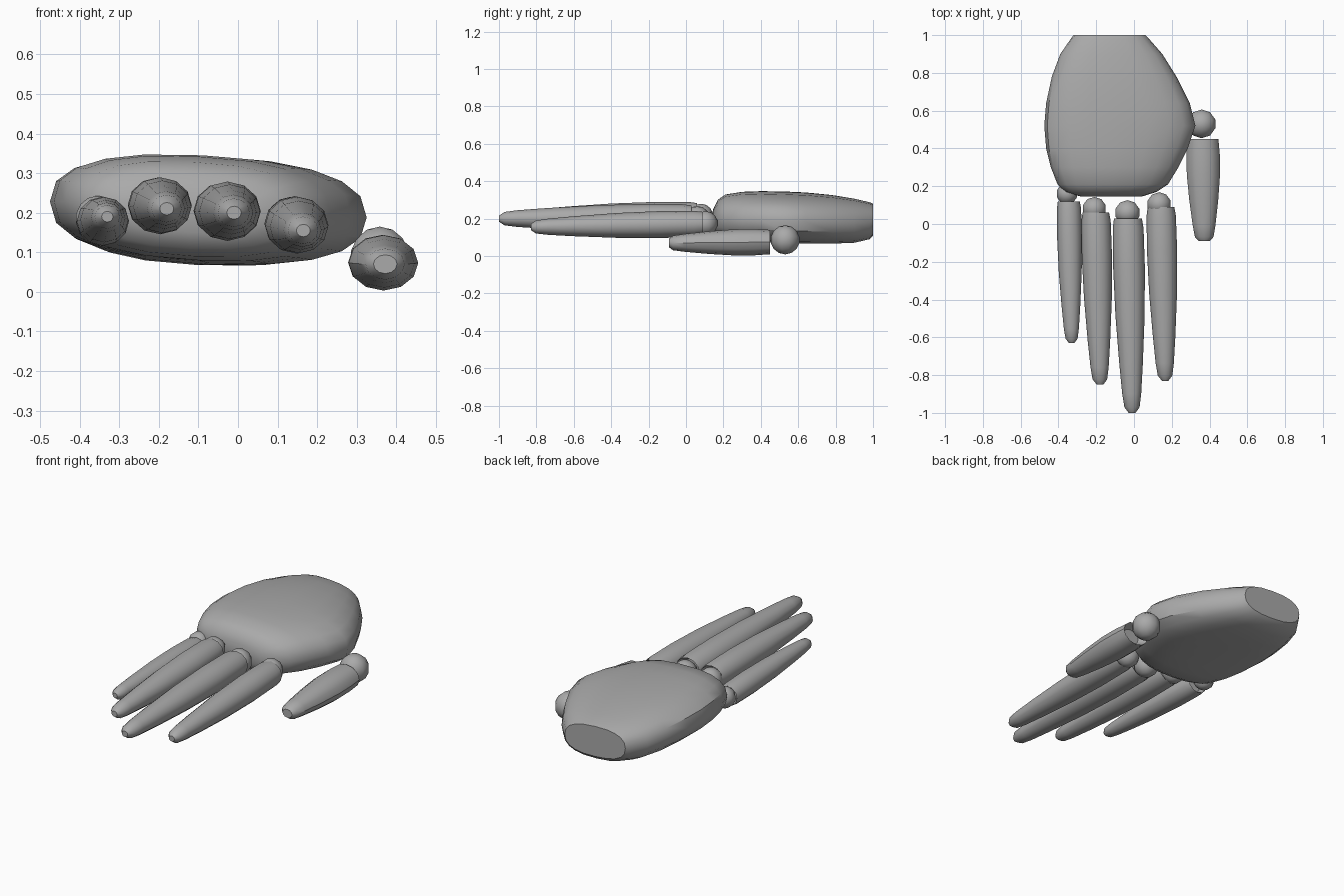
import bpy, bmesh, math
from mathutils import Vector

cube = bpy.data.objects.get("Cube")
if cube:
    bpy.data.objects.remove(cube, do_unlink=True)

grey = bpy.data.materials.new("matte grey")
grey.use_nodes = True
grey.diffuse_color = (0.4, 0.4, 0.4, 1)
grey.node_tree.nodes["Principled BSDF"].inputs["Base Color"].default_value = (0.4, 0.4, 0.4, 1)


def finish(bm, name, angle):
    bmesh.ops.recalc_face_normals(bm, faces=bm.faces)
    mesh = bpy.data.meshes.new(name)
    bm.to_mesh(mesh)
    bm.free()
    mesh.materials.append(grey)
    ob = bpy.data.objects.new(name, mesh)
    bpy.context.collection.objects.link(ob)
    bpy.ops.object.select_all(action='DESELECT')
    ob.select_set(True)
    bpy.context.view_layer.objects.active = ob
    bpy.ops.object.shade_smooth_by_angle(angle=math.radians(angle))
    return ob


def loft(name, sections, sides, power=2.0, tilt=0.0, angle=35):
    """Skin rounded rings given as (y, x centre, z centre, x radius, z radius)."""
    bm = bmesh.new()
    rings = []
    for y, cx, cz, rx, rz in sections:
        ring = []
        for i in range(sides):
            a = math.tau * i / sides
            c, s = math.cos(a), math.sin(a)
            dx = math.copysign(abs(c) ** (2 / power), c) * rx
            dz = math.copysign(abs(s) ** (2 / power), s) * rz
            ring.append(bm.verts.new((cx + dx, y, cz + dz - tilt * dx)))
        rings.append(ring)
    for a, b in zip(rings, rings[1:]):
        for i in range(sides):
            j = (i + 1) % sides
            bm.faces.new((a[i], a[j], b[j], b[i]))
    bm.faces.new(rings[0])
    bm.faces.new(rings[-1])
    return finish(bm, name, angle)


def ball(name, centre, radius):
    bm = bmesh.new()
    bmesh.ops.create_uvsphere(bm, u_segments=10, v_segments=7, radius=radius)
    bmesh.ops.translate(bm, verts=bm.verts, vec=Vector(centre))
    return finish(bm, name, 35)


# Share of the length, then share of the base radius; starts inside the socket
FINGER = [(0.04, 0.6), (0, 0.88), (0.05, 0.97), (0.25, 1.0), (0.5, 0.92),
          (0.75, 0.74), (0.9, 0.6), (0.97, 0.48), (1.0, 0.22)]
THUMB = [(0.08, 0.6), (0, 0.93), (0.15, 1.0), (0.35, 1.0), (0.6, 0.87),
         (0.85, 0.68), (0.96, 0.56), (1.0, 0.34)]


def digit(name, base, tip, rx, rz, profile):
    base, tip = Vector(base), Vector(tip)
    sections = []
    for t, r in profile:
        p = base.lerp(tip, t)
        sections.append((p.y, p.x, p.z, rx * r, rz * r))
    loft(name, sections, 12)


# Palm: left edge, right edge, bottom and top along the hand, cut flat at the wrist
PALM = [(1.0, -0.32, 0.06, 0.11, 0.28), (0.98, -0.335, 0.08, 0.09, 0.288),
        (0.9, -0.39, 0.15, 0.072, 0.306), (0.78, -0.435, 0.225, 0.068, 0.325),
        (0.64, -0.465, 0.295, 0.07, 0.338), (0.52, -0.475, 0.325, 0.073, 0.343),
        (0.4, -0.465, 0.285, 0.077, 0.345), (0.3, -0.44, 0.235, 0.08, 0.342),
        (0.21, -0.405, 0.18, 0.09, 0.328), (0.17, -0.365, 0.12, 0.11, 0.3),
        (0.145, -0.28, 0.04, 0.15, 0.25)]
loft("palm", [(y, (l + r) / 2, (b + t) / 2, (r - l) / 2, (t - b) / 2)
              for y, l, r, b, t in PALM], 20, power=2.5, tilt=0.05)

# Fingers and the round joints that carry them
digit("little_finger", (-0.345, 0.12, 0.175), (-0.33, -0.63, 0.19), 0.066, 0.062, FINGER)
digit("ring_finger", (-0.202, 0.06, 0.22), (-0.18, -0.85, 0.21), 0.08, 0.072, FINGER)
digit("middle_finger", (-0.032, 0.03, 0.205), (-0.01, -1.0, 0.2), 0.084, 0.075, FINGER)
digit("index_finger", (0.143, 0.09, 0.173), (0.165, -0.83, 0.155), 0.08, 0.072, FINGER)
ball("little_knuckle", (-0.355, 0.16, 0.185), 0.058)
ball("ring_knuckle", (-0.21, 0.08, 0.215), 0.065)
ball("middle_knuckle", (-0.035, 0.06, 0.2), 0.068)
ball("index_knuckle", (0.133, 0.105, 0.175), 0.065)

# Thumb, hanging free below its joint
digit("thumb", (0.365, 0.45, 0.075), (0.372, -0.09, 0.07), 0.088, 0.07, THUMB)
ball("thumb_knuckle", (0.358, 0.53, 0.087), 0.078)
